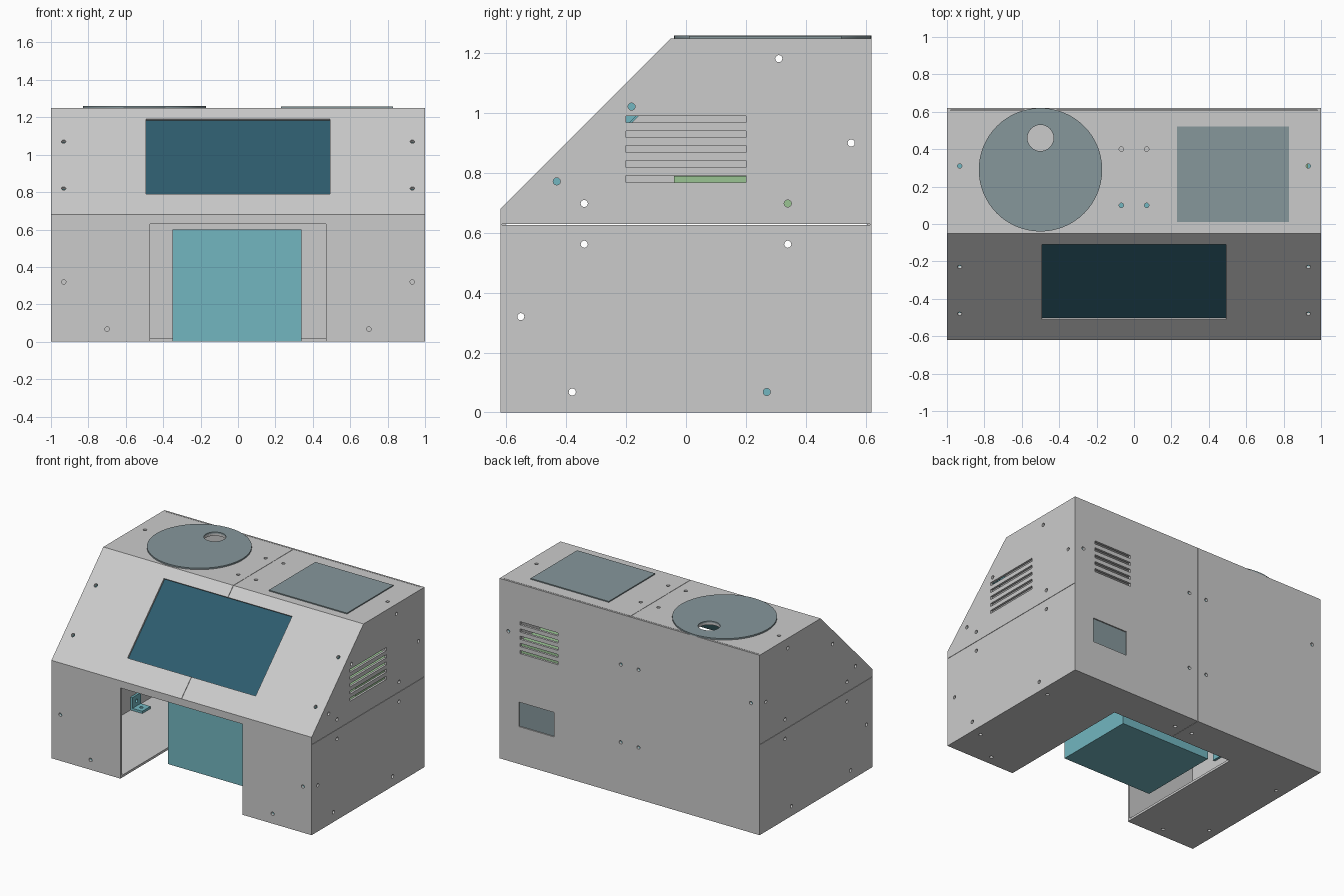
import bpy, bmesh
from math import radians
from mathutils import Matrix, Vector

if "Cube" in bpy.data.objects:
    bpy.data.objects.remove(bpy.data.objects["Cube"], do_unlink=True)

T = 0.016                     # sheet thickness
X, Y, Z = (Vector(v) for v in ((1, 0, 0), (0, 1, 0), (0, 0, 1)))
UP_SLOPE = (Y + Z).normalized()
OUT_SLOPE = (Z - Y).normalized()


def material(name, rgb):
    m = bpy.data.materials.new(name)
    m.use_nodes = True
    m.diffuse_color = (*rgb, 1)
    m.node_tree.nodes["Principled BSDF"].inputs["Base Color"].default_value = (*rgb, 1)
    return m


GREY = material("sheet_grey", (0.6, 0.6, 0.6))
TEAL = material("printed_teal", (0.17, 0.47, 0.53))
SLATE = material("slate_grey", (0.24, 0.31, 0.33))
BLUE = material("screen_blue", (0.027, 0.107, 0.155))
GREEN = material("board_green", (0.32, 0.55, 0.29))


def frame(center, a, b, c):
    m = Matrix((a, b, c)).transposed().to_4x4()
    m.translation = center
    return m


def add_box(bm, center, size, axes=(X, Y, Z)):
    m = frame(Vector(center), *axes) @ Matrix.Diagonal((*size, 1))
    bmesh.ops.create_cube(bm, size=1, matrix=m)


def add_span(bm, lo, hi):
    lo, hi = Vector(lo), Vector(hi)
    add_box(bm, (lo + hi) / 2, hi - lo)


def add_rod(bm, center, axis, radius, length, sides=16):
    m = Vector(axis).to_track_quat("Z", "Y").to_matrix().to_4x4()
    m.translation = center
    bmesh.ops.create_cone(bm, cap_ends=True, segments=sides, radius1=radius,
                          radius2=radius, depth=length, matrix=m)


def finish(bm, name, mat=None):
    bmesh.ops.recalc_face_normals(bm, faces=bm.faces[:])
    mesh = bpy.data.meshes.new(name)
    bm.to_mesh(mesh)
    bm.free()
    ob = bpy.data.objects.new(name, mesh)
    bpy.context.collection.objects.link(ob)
    if mat:
        mesh.materials.append(mat)
    else:
        ob.hide_render = True
    return ob


def block(name, mat, lo, hi):
    bm = bmesh.new()
    add_span(bm, lo, hi)
    return finish(bm, name, mat)


def cut(ob, cutter):
    mod = ob.modifiers.new("cut", "BOOLEAN")
    mod.operation, mod.solver, mod.object = "DIFFERENCE", "EXACT", cutter
    mod.use_self = True
    apply(ob, mod)


def apply(ob, mod):
    bpy.context.view_layer.objects.active = ob
    bpy.ops.object.modifier_apply(modifier=mod.name)


# Angle brackets, each with a screw hole through both legs
brackets, drill = bmesh.new(), bmesh.new()


def joint(corner, a, b):
    corner, w = Vector(corner), a.cross(b)
    for n, along in ((a, b), (b, a)):
        add_box(brackets, corner + n * 1.5 * T + along * 0.062,
                (T, 0.09, 0.09), (n, along, w if n is a else -w))
        add_rod(drill, corner + along * 0.068, n, 0.012, 0.09, 12)


for s in (-1, 1):
    side = -s * X
    for y in (-0.38, 0.27):
        joint((s, y, 0), side, Z)
    joint((s, -0.62, 0.32), side, Y)
    joint((s, 0.62, 0.9), side, -Y)
    joint((s, 0.31, 1.25), side, -Z)
    joint((s * 0.7, -0.62, 0), Y, Z)
    for y in (-0.48, -0.23):
        joint((s, y, y + 1.3), side, -OUT_SLOPE)
    for y in (-0.34, 0.34):
        for v in (-Z, Z):
            joint((s, y, 0.63), side, v)
    # pairs along the middle seam
    for y in (0.1, 0.4):
        joint((0, y, 1.25), -Z, side)
    for z in (0.36, 0.9):
        joint((0, 0.62, z), -Y, side)
    joint((0, 0.48, 0), Z, side)

# Openings: front bay, screen window, vents, power socket, disc hole
add_span(drill, (-0.47, -0.7, -0.1), (0.47, 0.37, 0.63))
add_box(drill, (0, -0.31, 0.99), (0.985, 0.566, 0.1), (X, UP_SLOPE, OUT_SLOPE))
for i in range(5):
    z = 0.78 + i * 0.05
    add_span(drill, (0.95, -0.2, z - 0.011), (1.05, 0.2, z + 0.011))
    add_span(drill, (0.55, 0.58, z - 0.011), (0.84, 0.66, z + 0.011))
add_span(drill, (0.58, 0.58, 0.26), (0.85, 0.66, 0.43))
add_rod(drill, (-0.5, 0.46, 1.25), Z, 0.07, 0.1, 32)
drill = finish(drill, "opening_cutter")

# Seams between the sheet panels
seams = bmesh.new()
add_span(seams, (-0.0012, -0.7, -0.1), (0.0012, 0.7, 1.3))
for s in (-1, 1):
    add_box(seams, (s, 0, 0.628), (0.06, 1.23, 0.0025))
add_span(seams, (-0.98, 0.606, 1.2), (0.98, 0.6085, 1.3))
seams = finish(seams, "seam_cutter")

# Sheet metal housing: extruded side profile, hollowed
bm = bmesh.new()
profile = ((-0.62, 0), (0.62, 0), (0.62, 1.25), (-0.05, 1.25), (-0.62, 0.68))
face = bm.faces.new([bm.verts.new((-1, y, z)) for y, z in profile])
ext = bmesh.ops.extrude_face_region(bm, geom=[face])
bmesh.ops.translate(bm, vec=(2, 0, 0),
                    verts=[v for v in ext["geom"] if isinstance(v, bmesh.types.BMVert)])
housing = finish(bm, "housing", GREY)
shell = housing.modifiers.new("hollow", "SOLIDIFY")
shell.thickness, shell.offset, shell.use_even_offset = T, -1, True
apply(housing, shell)
cut(housing, drill)
cut(housing, seams)

brackets = finish(brackets, "corner_brackets", TEAL)
cut(brackets, drill)

# Turntable disc and square plate on the top
bm = bmesh.new()
add_rod(bm, (-0.5, 0.29, 1.2545), Z, 0.33, 0.011, 64)
disc = finish(bm, "top_disc", SLATE)
cut(disc, drill)
bpy.context.view_layer.objects.active = disc
disc.select_set(True)
bpy.ops.object.shade_smooth_by_angle(angle=radians(30))
disc.select_set(False)
block("top_plate", SLATE, (0.23, 0.01, 1.249), (0.83, 0.52, 1.257))

# Screen set into the slope, with its body behind
center = Vector((0, -0.31, 0.99))
for name, mat, depth, thick, size in (("screen", BLUE, 0.021, 0.018, (0.985, 0.566)),
                                      ("screen_body", TEAL, 0.066, 0.07, (0.95, 0.53))):
    bm = bmesh.new()
    add_box(bm, center - OUT_SLOPE * depth, (*size, thick), (X, UP_SLOPE, OUT_SLOPE))
    finish(bm, name, mat)

# Bin in the bay, power socket and the circuit board inside
block("bin", TEAL, (-0.35, -0.27, 0), (0.34, 0.3, 0.6))
block("power_socket", SLATE, (0.58, 0.59, 0.26), (0.85, 0.612, 0.43))
block("circuit_board", GREEN, (0.5, -0.04, 0.67), (0.93, 0.5, 0.79))

for cutter in (drill, seams):
    bpy.data.objects.remove(cutter, do_unlink=True)
